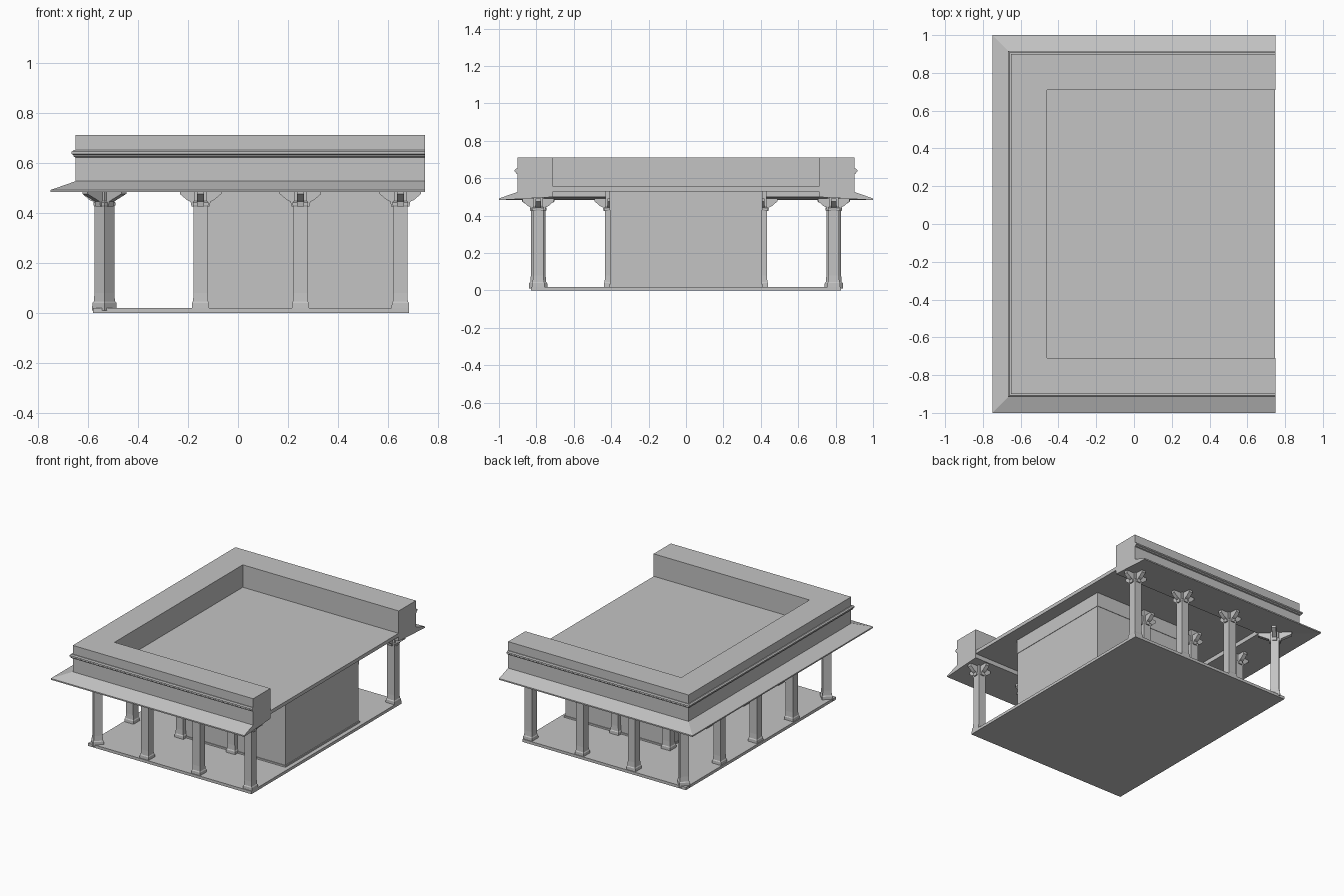
import bpy, bmesh, math
from mathutils import Matrix, Vector

if "Cube" in bpy.data.objects:
    bpy.data.objects.remove(bpy.data.objects["Cube"], do_unlink=True)

stone = bpy.data.materials.new("grey_stone")
GREY = (0.55, 0.55, 0.55, 1.0)
stone.use_nodes = True
stone.diffuse_color = GREY
stone.node_tree.nodes["Principled BSDF"].inputs["Base Color"].default_value = GREY


def make_mesh(name, bm):
    bmesh.ops.recalc_face_normals(bm, faces=bm.faces[:])
    mesh = bpy.data.meshes.new(name)
    bm.to_mesh(mesh)
    bm.free()
    mesh.materials.append(stone)
    return mesh


def place(name, mesh, loc=(0, 0, 0), turn=0.0):
    ob = bpy.data.objects.new(name, mesh)
    ob.location = loc
    ob.rotation_euler.z = turn
    bpy.context.collection.objects.link(ob)
    return ob


def box(name, low, high):
    bm = bmesh.new()
    low, high = Vector(low), Vector(high)
    size = Matrix.Diagonal((*(high - low), 1))
    bmesh.ops.create_cube(bm, size=1, matrix=Matrix.Translation((low + high) / 2) @ size)
    return place(name, make_mesh(name, bm))


def loft(bm, rings):
    """Join equal closed rings of points and cap both ends."""
    rings = [[bm.verts.new(p) for p in ring] for ring in rings]
    n = len(rings[0])
    for a, b in zip(rings, rings[1:]):
        for i in range(n):
            j = (i + 1) % n
            bm.faces.new((a[i], a[j], b[j], b[i]))
    bm.faces.new(rings[0])
    bm.faces.new(rings[-1][::-1])


def square(half, z):
    return [(-half, -half, z), (half, -half, z), (half, half, z), (-half, half, z)]


def column_mesh(name, reach, top):
    """Square column with flared base and a four-armed bracket capital."""
    bm = bmesh.new()
    shaft = [(0.035, 0.01), (0.034, 0.04), (0.030, 0.046), (0.028, 0.08),
             (0.028, 0.425), (0.031, 0.43), (0.031, 0.442), (0.026, 0.447), (0.026, top)]
    loft(bm, [square(h, z) for h, z in shaft])
    arm = [(0.01, 0.425), (0.036, 0.425), (0.040, 0.445), (0.055, 0.452),
           (reach, 0.476), (reach, 0.493), (0.01, 0.493)]
    for k in range(4):
        spin = Matrix.Rotation(k * math.pi / 2, 3, 'Z')
        loft(bm, [[spin @ Vector((r, w, z)) for r, z in arm] for w in (-0.014, 0.014)])
    return make_mesh(name, bm)


# Floor and inner room
box("floor", (-0.58, -0.83, 0), (0.685, 0.83, 0.02))
box("room_walls", (-0.15, -0.405, 0.02), (0.65, 0.405, 0.53))
box("room_plinth", (-0.156, -0.411, 0.02), (0.656, 0.411, 0.031))
box("room_upper_band", (-0.153, -0.408, 0.43), (0.653, 0.408, 0.53))

# Columns: outer rows, turned corners, and those engaged in the room walls
outer = column_mesh("outer_column", 0.083, 0.497)
corner = column_mesh("corner_column", 0.11, 0.497)
engaged = column_mesh("engaged_column", 0.083, 0.53)
for side, y in (("front", -0.79), ("back", 0.79)):
    for x in (-0.15, 0.25, 0.65):
        place(side + "_column", outer, (x, y, 0))
    place(side + "_corner_column", corner, (-0.535, y, 0), math.pi / 4)
    for x in (-0.15, 0.25):
        place(side + "_room_column", engaged, (x, math.copysign(0.405, y), 0))
for y in (-0.4, 0, 0.4):
    place("right_column", outer, (-0.54, y, 0))
place("right_room_column", engaged, (-0.15, 0, 0))

# Roof border: eave, frieze, moulding and parapet swept around three sides
profile = [(-0.19, 0.50), (0.10, 0.483), (0.10, 0.492), (0, 0.527), (0, 0.622),
           (0.008, 0.625), (0.010, 0.632), (0.016, 0.636), (0.016, 0.645),
           (0.008, 0.651), (0, 0.651), (0, 0.712), (-0.19, 0.712)]
bm = bmesh.new()
rings = []
for end, sy in ((True, -1), (False, -1), (False, 1), (True, 1)):
    rings.append([(0.748 if end else -0.65 - d, sy * (0.90 + d), z) for d, z in profile])
loft(bm, rings)
place("roof_border", make_mesh("roof_border", bm))

# Flat roof inside the parapet
box("roof_deck", (-0.47, -0.715, 0.53), (0.747, 0.715, 0.555))
